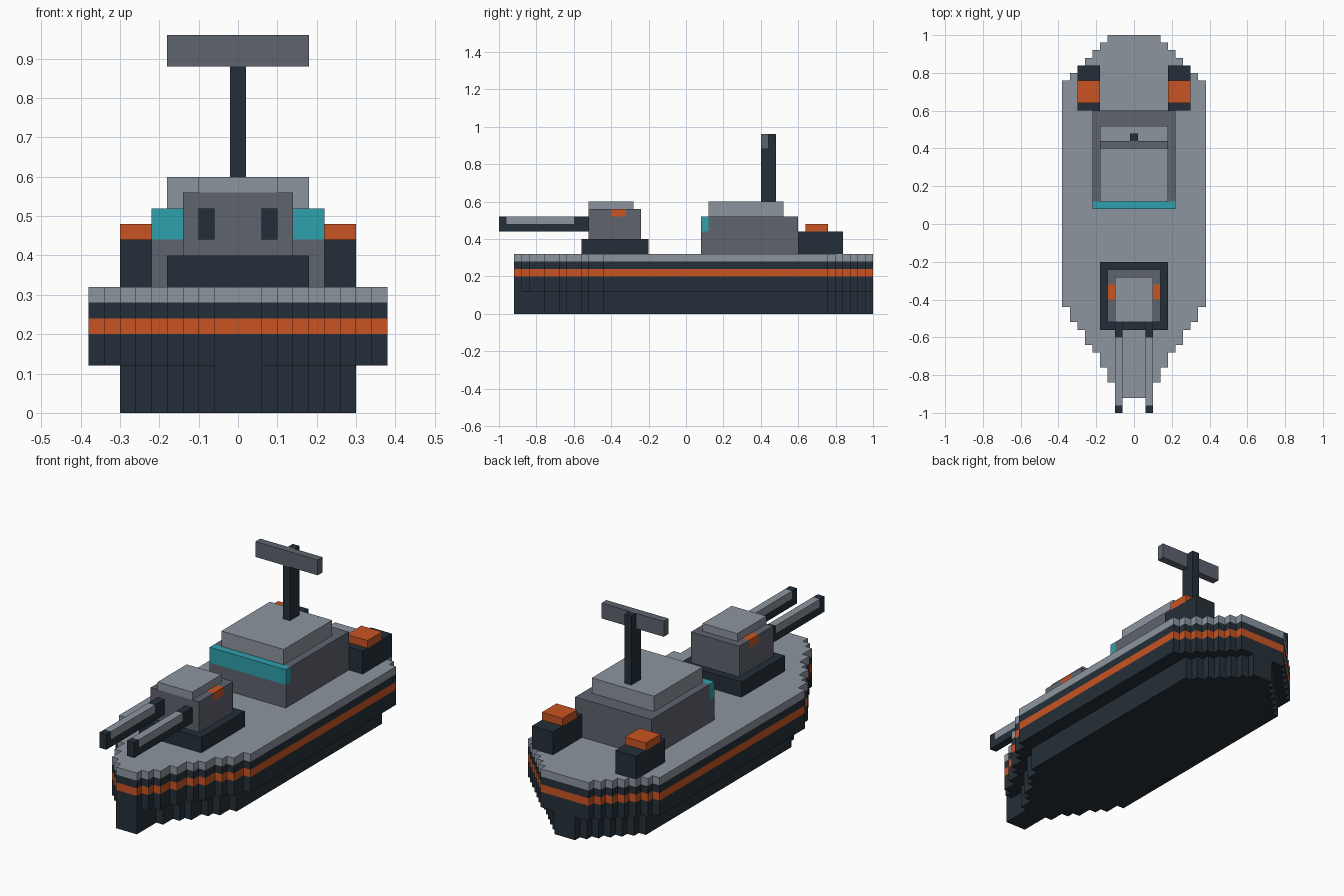
import bpy
import bmesh
from mathutils import Vector

cube = bpy.data.objects.get("Cube")
if cube:
    bpy.data.objects.remove(cube, do_unlink=True)

U = 0.04  # block size


def linear(c):
    c /= 255
    return c / 12.92 if c <= 0.04045 else ((c + 0.055) / 1.055) ** 2.4


def material(name, *rgb):
    colour = [linear(c) for c in rgb] + [1]
    mat = bpy.data.materials.new(name)
    mat.use_nodes = True
    mat.diffuse_color = colour
    bsdf = mat.node_tree.nodes["Principled BSDF"]
    bsdf.inputs["Base Color"].default_value = colour
    bsdf.inputs["Roughness"].default_value = 0.8
    return mat


DARK, MID, LIGHT, ORANGE, TEAL = range(5)
PALETTE = [
    material("dark navy", 36, 47, 56),
    material("mid grey", 94, 99, 110),
    material("light grey", 140, 149, 159),
    material("orange", 200, 84, 34),
    material("teal", 47, 160, 172),
]


def finish(name, bm, rule):
    """Colour faces by a rule on their centre and link the object."""
    bmesh.ops.recalc_face_normals(bm, faces=bm.faces)
    for f in bm.faces:
        f.material_index = rule(f.calc_center_median())
    mesh = bpy.data.meshes.new(name)
    bm.to_mesh(mesh)
    bm.free()
    for mat in PALETTE:
        mesh.materials.append(mat)
    obj = bpy.data.objects.new(name, mesh)
    bpy.context.collection.objects.link(obj)
    return obj


def box(name, x, y, z, colour, cuts=(), rule=None):
    """Box between ranges, sliced at (axis, value) cuts for painted areas."""
    bm = bmesh.new()
    bmesh.ops.create_cube(bm, size=1)
    for v in bm.verts:
        v.co = Vector([(r[0] + r[1]) / 2 + c * (r[1] - r[0])
                       for c, r in zip(v.co, (x, y, z))])
    for axis, value in cuts:
        normal = Vector((0, 0, 0))
        normal[axis] = 1
        bmesh.ops.bisect_plane(bm, geom=bm.verts[:] + bm.edges[:] + bm.faces[:],
                               plane_co=normal * value, plane_no=normal)
    return finish(name, bm, rule or (lambda c: colour))


# Hull outline: how far forward and aft each half width reaches, in blocks
BOW = [-23, -22, -21, -19, -17, -16, -14, -13, -11]
STERN = [25, 25, 25, 24, 23, 22, 21, 20, 19]
WIDTHS = [0.06 + U * i for i in range(len(BOW))]


def outline(inset):
    """Stepped plan outline, mirrored left to right."""
    half = []
    for ends, order in ((BOW, 1), (STERN, -1)):
        steps = [(max(0.06, w - inset), e * U) for w, e in zip(WIDTHS, ends)][::order]
        for i, (w, y) in enumerate(steps):
            half.append((w, y))
            if i + 1 < len(steps):
                nw, ny = steps[i + 1]
                half.append((w, ny) if order == 1 else (nw, y))
    # drop repeated and collinear points
    pts = half + [(-w, y) for w, y in reversed(half)]
    pts = [(round(a, 4), round(b, 4)) for a, b in pts]
    clean = [p for i, p in enumerate(pts) if p != pts[i - 1]]
    n = len(clean)
    return [p for i, p in enumerate(clean)
            if not any(clean[i - 1][k] == p[k] == clean[(i + 1) % n][k] for k in (0, 1))]


def hull(name, inset, levels, rule):
    bm = bmesh.new()
    pts = outline(inset)
    rings = [[bm.verts.new((a, b, z)) for a, b in pts] for z in levels]
    bm.faces.new(rings[0][::-1])
    bm.faces.new(rings[-1])
    n = len(pts)
    for lo, hi in zip(rings, rings[1:]):
        for i in range(n):
            j = (i + 1) % n
            bm.faces.new((lo[i], lo[j], hi[j], hi[i]))
    return finish(name, bm, rule)


def hull_colour(c):
    if c.z > 0.28:
        return LIGHT
    return ORANGE if 0.20 < c.z < 0.24 else DARK


hull("lower_hull", 0.08, [0, 0.12], lambda c: DARK)
hull("upper_hull", 0, [0.12, 0.20, 0.24, 0.28, 0.32], hull_colour)

# Gun turret
box("turret_base", (-0.18, 0.18), (-0.56, -0.20), (0.32, 0.40), DARK)
box("turret_body", (-0.14, 0.14), (-0.52, -0.24), (0.40, 0.56), MID,
    cuts=[(0, -0.10), (0, 0.10), (1, -0.40), (1, -0.32), (2, 0.52)],
    rule=lambda c: ORANGE if abs(c.x) > 0.11 and -0.40 < c.y < -0.32
    and c.z > 0.52 else MID)
box("turret_roof", (-0.10, 0.10), (-0.52, -0.28), (0.56, 0.60), LIGHT)

# Bridge with window band
box("bridge", (-0.22, 0.22), (0.08, 0.60), (0.32, 0.52), MID,
    cuts=[(1, 0.12), (2, 0.44)],
    rule=lambda c: TEAL if c.y < 0.12 and c.z > 0.44 else MID)
box("bridge_roof", (-0.18, 0.18), (0.12, 0.52), (0.52, 0.60), LIGHT)

# Mast and radar bar
box("mast_front", (-0.02, 0.02), (0.40, 0.44), (0.60, 0.88), DARK)
box("mast_back", (-0.02, 0.02), (0.44, 0.48), (0.60, 0.96), DARK)
box("radar_bar", (-0.18, 0.18), (0.40, 0.44), (0.88, 0.96), MID)

# Paired gun barrels and stern lockers
for side, s in (("left", 1), ("right", -1)):
    box(side + "_barrel", sorted((0.06 * s, 0.10 * s)), (-1.0, -0.52), (0.44, 0.52),
        DARK, cuts=[(1, -0.96), (1, -0.60), (2, 0.48)],
        rule=lambda c: LIGHT if -0.96 < c.y < -0.60 and c.z > 0.48 else DARK)
    across = sorted((0.18 * s, 0.30 * s))
    box(side + "_locker", across, (0.60, 0.84), (0.32, 0.44), DARK)
    box(side + "_locker_lid", across, (0.64, 0.76), (0.44, 0.48), ORANGE)
